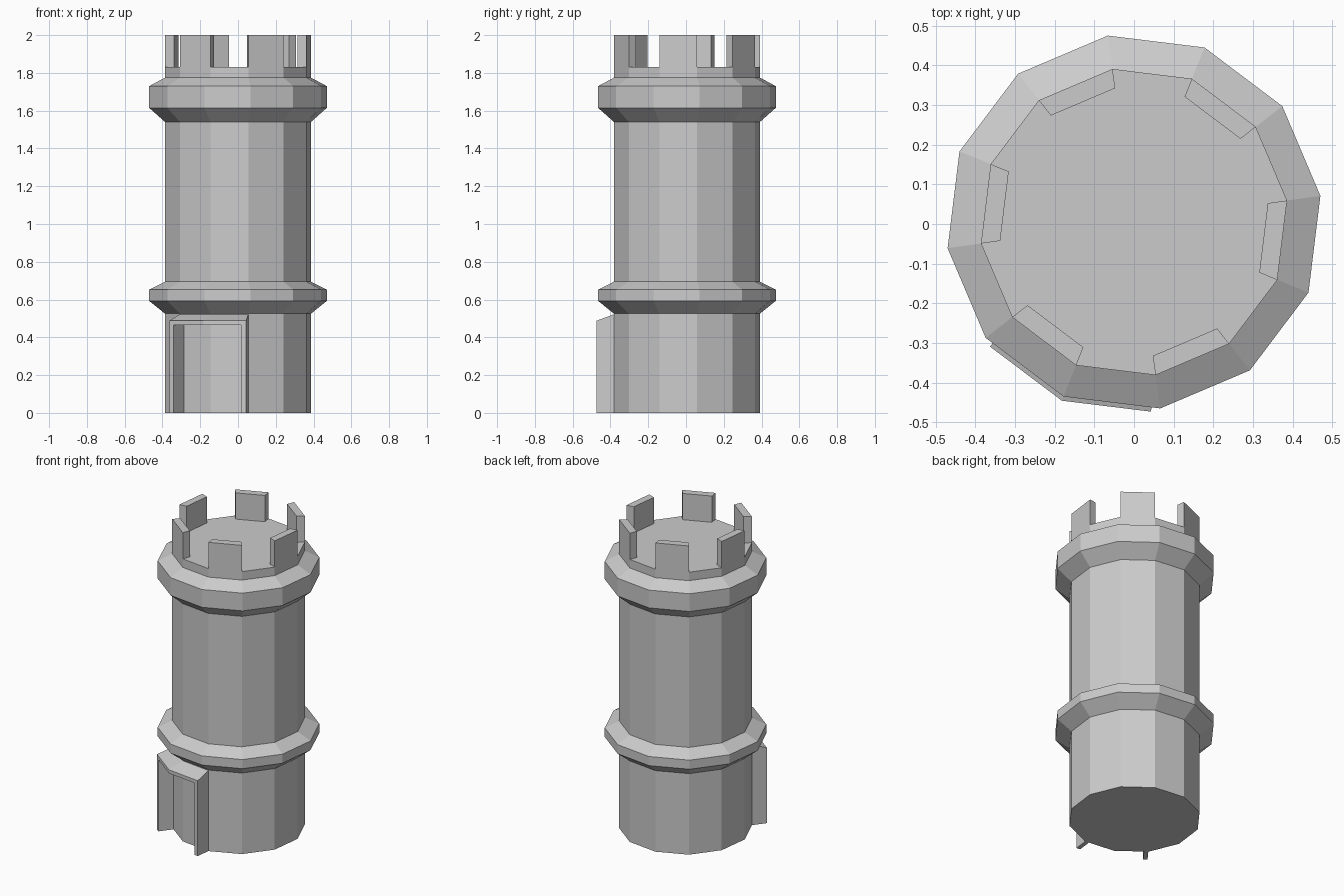
import bpy, bmesh
from math import radians, cos, sin
from mathutils import Vector

if "Cube" in bpy.data.objects:
    bpy.data.objects.remove(bpy.data.objects["Cube"])

CY = 0.005          # the tower axis sits a touch behind centre (door porch in front)
R = 0.39            # shaft radius
PHASE = 8           # rotation of the 12-gon


def corner(i, r=R):
    a = radians(PHASE + 30 * i)
    return Vector((r * cos(a), CY + r * sin(a), 0))


def make(name, sections, closed=False):
    """Loft through equal-length point loops; cap both ends unless closed."""
    bm = bmesh.new()
    rings = [[bm.verts.new(p) for p in s] for s in sections]
    n = len(rings[0])
    for a, b in zip(rings, rings[1:]):
        for i in range(n):
            j = (i + 1) % n
            bm.faces.new((a[i], a[j], b[j], b[i]))
    bm.faces.new(rings[0][::-1])
    bm.faces.new(rings[-1])
    bmesh.ops.recalc_face_normals(bm, faces=bm.faces)
    me = bpy.data.meshes.new(name)
    bm.to_mesh(me)
    bm.free()
    ob = bpy.data.objects.new(name, me)
    bpy.context.collection.objects.link(ob)
    return ob


def prism(name, pts, z0, z1):
    return make(name, [[(p.x, p.y, z) for p in pts] for z in (z0, z1)])


# Tower body with two bevelled ring mouldings
RO = 0.475
profile = [(R, 0), (R, 0.525), (RO, 0.593), (RO, 0.652), (R, 0.695),
           (R, 1.54), (RO, 1.615), (RO, 1.73), (R, 1.775), (R, 1.83)]
make("tower_body", [[corner(i, r) + Vector((0, 0, z)) for i in range(12)]
                    for r, z in profile])

# Battlements on every second side
for k in range(6):
    i = 2 * k + 1
    prism(f"merlon_{k + 1}",
          [corner(i), corner(i + 1), corner(i + 1, 0.341), corner(i, 0.341)],
          1.83, 2.0)

# Door surround: follows two wall sides, pushed out along their normals
DEPTH, THICK = 0.093, 0.026
wall = [corner(7), corner(8), corner(9)]
normals = [Vector((cos(radians(a)), sin(radians(a)), 0)) for a in (233, 263)]
outer = [wall[0] + normals[0] * DEPTH,
         wall[1] + (wall[1] - Vector((0, CY, 0))).normalized() * DEPTH / cos(radians(15)),
         wall[2] + normals[1] * DEPTH]

# Sloping lintel
make("door_lintel", [[(w.x, w.y, 0.465), (w.x, w.y, 0.522),
                      (o.x, o.y, 0.488), (o.x, o.y, 0.465)]
                     for w, o in zip(wall, outer)])

# Side posts
for name, e in (("door_post_left", 0), ("door_post_right", 2)):
    inward = (wall[1] - wall[e]).normalized() * THICK
    prism(name, [wall[e], outer[e], outer[e] + inward, wall[e] + inward], 0, 0.465)
